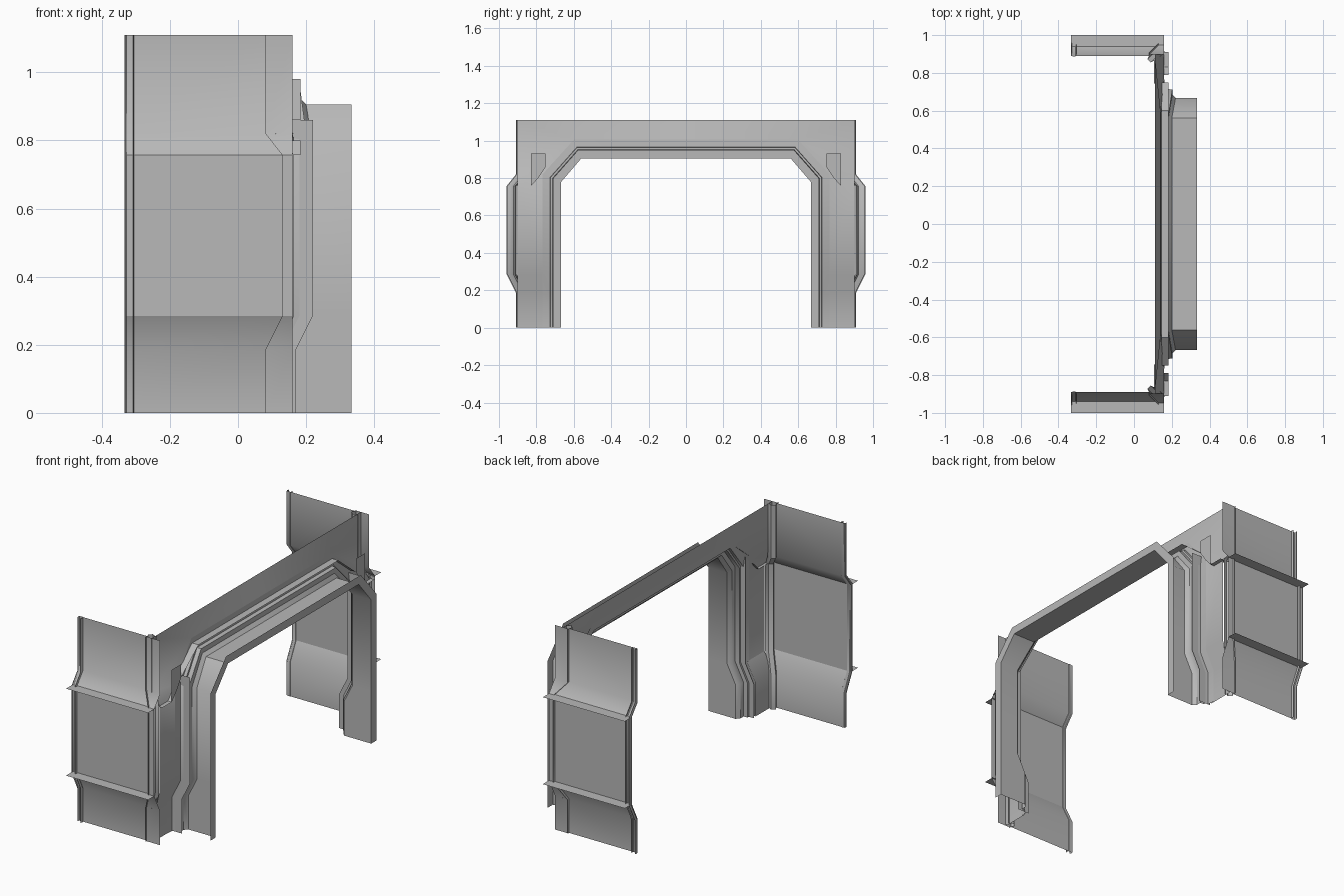
import bpy, bmesh

if "Cube" in bpy.data.objects:
    bpy.data.objects.remove(bpy.data.objects["Cube"])

metal = bpy.data.materials.new("grey_metal")
metal.diffuse_color = (.48, .48, .48, 1)
metal.use_nodes = True
metal.node_tree.nodes["Principled BSDF"].inputs["Base Color"].default_value = metal.diffuse_color


def make(name, verts, faces, smooth=True):
    """Sheet-metal part modelled on the +y side and mirrored to -y."""
    me = bpy.data.meshes.new(name)
    me.from_pydata(verts, [], faces)
    bm = bmesh.new()
    bm.from_mesh(me)
    bmesh.ops.recalc_face_normals(bm, faces=bm.faces)
    bm.to_mesh(me)
    bm.free()
    me.materials.append(metal)
    ob = bpy.data.objects.new(name, me)
    bpy.context.collection.objects.link(ob)
    bpy.ops.object.select_all(action='DESELECT')
    ob.select_set(True)
    bpy.context.view_layer.objects.active = ob
    if smooth:
        bpy.ops.object.shade_smooth_by_angle(angle=0.75)
    m = ob.modifiers.new("mirror", 'MIRROR')
    m.use_axis = (False, True, False)
    return ob


def grid(name, rows, smooth=True):
    """Surface through rows of equally many points."""
    n = len(rows[0])
    verts = [p for r in rows for p in r]
    faces = [(i * n + j, i * n + j + 1, (i + 1) * n + j + 1, (i + 1) * n + j)
             for i in range(len(rows) - 1) for j in range(n - 1)]
    return make(name, verts, faces, smooth)


# Vertical rhythm shared by every wall part: (z, how far it is pushed outward)
LEVELS = [(0, 0), (.185, 0), (.285, .05), (.757, .05), (.82, 0), (1.11, 0)]

# Side wall: three separate panels, smooth within each, and a fin past the corner
for label, part in (("lower", LEVELS[:3]), ("middle", LEVELS[2:4]), ("upper", LEVELS[3:])):
    grid(label + "_side_panel", [[(-.333, .89 + s, z), (.08 + s, .89 + s, z)]
                                 for z, s in part])
    grid(label + "_corner_fin", [[(.08 + s, .897 + s, z), (.16, .897 + s, z)]
                                 for z, s in part])

# Trim channel on the free end of the side wall
END = [(-.329, .909), (-.333, .896), (-.326, .888), (-.310, .888), (-.305, .896), (-.308, .909)]
grid("end_trim", [[(x, y + s, z) for x, y in END] for z, s in LEVELS])

# Corner post, shifting diagonally with the walls
POST = [(.079, .905), (.079, .888), (.071, .872), (.088, .855), (.104, .864), (.115, .864)]
grid("corner_post", [[(x + s, y + s, z) for x, y in POST] for z, s in LEVELS])

# Horizontal flanges behind the side wall
for label, z in (("lower", .285), ("upper", .757)):
    grid(label + "_side_flange", [[(-.333, .94, z), (.16, .94, z)],
                                  [(-.333, 1.0, z), (.16, 1.0, z)]], False)


# Portal path at outward offset d: (y, z, x shift)
def arch(d):
    return [(.667 + d, 0, -.05), (.667 + d, .185, -.05), (.667 + d, .285, 0),
            (.667 + d, .78 + .4 * d, 0), (.56 + .4 * d, .905 + d, -.02),
            (0, .905 + d, -.02)]


# Doorway tunnel with front lip and stepped frame: (offset, x)
PROFILE = [(.044, .333), (0, .333), (0, .22), (.018, .203), (.045, .203),
           (.047, .18), (.058, .18), (.06, .163), (.1, .16)]
grid("door_frame", [[(x if x > .3 else x + s, y, z) for y, z, s in arch(d)]
                    for d, x in PROFILE])

# Jamb plate standing out beside the doorway leg
grid("jamb_plate", [[(x + s, .725, z) for x in (.15, .22)]
                    for z, s in ((0, -.05), (.185, -.05), (.285, 0), (.86, 0))])

# Door wall and header, filling from the frame to the corner and top edge
inner = [(.16 + s, y, z) for y, z, s in arch(.1)]
outer = [(.11 + s, .90, z) for z, s in LEVELS]
top = [(.11, .60, 1.11), (.11, 0, 1.11)]
verts = inner + outer + top
faces = [(i, i + 1, i + 7, i + 6) for i in range(3)]
faces += [(3, 10, 9), (3, 4, 10), (4, 12, 11, 10), (4, 5, 13, 12)]
make("door_wall", verts, faces)

# Flange above the portal, corner tab and shelf behind the door wall
grid("header_flange", [[(x, y, z) for y, z in ((0, .98), (.60, .98), (.75, .86))]
                       for x in (.145, .183)], False)
make("corner_tab", [(.183, .75, .932), (.183, .83, .932), (.183, .83, .757),
                    (.183, .79, .80), (.183, .75, .86)], [(0, 1, 2, 3, 4)], False)
grid("corner_shelf", [[(x, y, z) for y, z in ((.79, .80), (.83, .757), (.91, .757))]
                      for x in (.145, .183)], False)

# Bent foot plate overlapping the lower door wall
grid("foot_plate", [[(x, .745, z), (x, .89, z)]
                    for x, z in ((.105, 0), (.105, .185), (.155, .285))])
